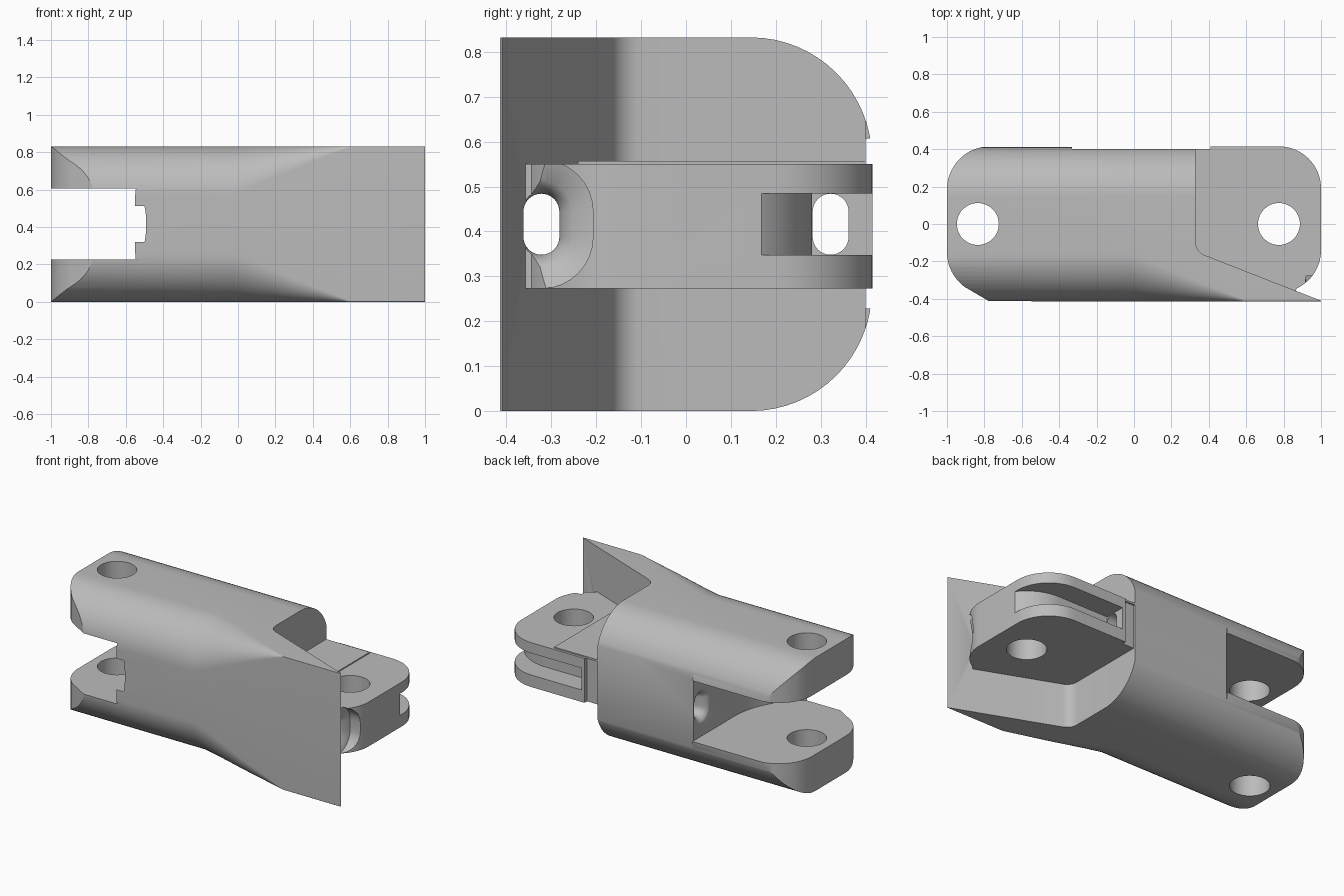
import bpy, bmesh
from math import radians, cos, sin
from mathutils import Vector

if "Cube" in bpy.data.objects:
    bpy.data.objects.remove(bpy.data.objects["Cube"])

grey = bpy.data.materials.new("plain grey")
grey.use_nodes = True
colour = (0.5, 0.5, 0.5, 1)
grey.diffuse_color = colour
grey.node_tree.nodes["Principled BSDF"].inputs["Base Color"].default_value = colour

HINGE = 0.775     # tongue hole x
FORK = -0.835     # fork hole x
MID = 0.416       # middle height


def arc(cx, cy, r, a0, a1, n=16):
    angles = [radians(a0 + (a1 - a0) * i / n) for i in range(n + 1)]
    return [(cx + r * cos(a), cy + r * sin(a)) for a in angles]


def loft(name, rings):
    """Closed solid through matching rings of points."""
    bm = bmesh.new()
    rows = [[bm.verts.new(p) for p in ring] for ring in rings]
    n = len(rows[0])
    for a, b in zip(rows, rows[1:]):
        for i in range(n):
            j = (i + 1) % n
            bm.faces.new((a[i], a[j], b[j], b[i]))
    bm.faces.new(rows[0])
    bm.faces.new(rows[-1])
    bmesh.ops.recalc_face_normals(bm, faces=bm.faces)
    mesh = bpy.data.meshes.new(name)
    bm.to_mesh(mesh)
    bm.free()
    mesh.materials.append(grey)
    ob = bpy.data.objects.new(name, mesh)
    bpy.context.collection.objects.link(ob)
    return ob


def prism(name, plan, lo, hi):
    return loft(name, [[(x, y, z) for x, y in plan] for z in (lo, hi)])


def box(name, x0, x1, y0, y1, z0, z1):
    return prism(name, [(x0, y0), (x1, y0), (x1, y1), (x0, y1)], z0, z1)


def pin(name, x):
    return prism(name, arc(x, 0, 0.112, 0, 352.5, 47), -0.2, 1.1)


def tunnel(name, y, stations):
    """Oval passage along x; each station is (x, extra width)."""
    rings = []
    for x, d in stations:
        r = 0.04 + d
        oval = arc(y, MID + 0.028, r, 0, 180) + arc(y, MID - 0.028, r, 180, 360)
        rings.append([(x, u, v) for u, v in oval])
    return loft(name, rings)


def mouth(x, sign, r=0.075, n=7):
    """Bell-shaped opening stations, widest at x, narrowing along sign."""
    steps = [radians(90 * i / n) for i in range(n + 1)]
    return [(x - sign * 0.1, r)] + [(x + sign * r * sin(a), r * (1 - sin(a) ** 0.5 * (2 - sin(a)) ** 0.5))
                                     for a in steps]


def carve(ob, cutters, operation="DIFFERENCE"):
    for c in cutters:
        mod = ob.modifiers.new(c.name, "BOOLEAN")
        mod.operation = operation
        mod.solver = "EXACT"
        mod.object = c
        bpy.context.view_layer.update()
        deps = bpy.context.evaluated_depsgraph_get()
        mesh = bpy.data.meshes.new_from_object(ob.evaluated_get(deps))
        ob.modifiers.clear()
        ob.data = mesh
    for c in cutters:
        bpy.data.objects.remove(c)


# Body: rounded bar whose front edges sharpen into the flare
def section(x, r):
    back, h, top = 0.27, 0.414, 0.832
    yz = (arc(-h + r, r, r, 180, 270) + arc(h - back, back, back, 270, 360)
          + arc(h - back, top - back, back, 0, 90) + arc(-h + r, top - r, r, 90, 180))
    return [(x, y, z) for y, z in yz]


body = loft("link_body", [section(-1.1, 0.26), section(-0.02, 0.26), section(0.08, 0.222),
                          section(0.3, 0.125), section(0.6, 0.003), section(1.1, 0.003)])
outline = ([(1, -0.5), (1, -0.41)] + arc(0.4, -0.1, 0.07, 248, 180, 6) + [(0.33, 0.5)]
           + [(-0.7, 0.5), (-0.7, 0.415)] + arc(-0.77, 0.185, 0.23, 90, 180)
           + arc(-0.77, -0.15, 0.23, 180, 235) + [(-0.78, -0.41), (-0.78, -0.5)])
carve(body, [prism("outline", outline, -0.1, 1)], "INTERSECT")

# Fork slot: straight at the back, round stop at the front
slot = [(-1.2, 0.6), (-1.2, -0.6)] + arc(FORK, 0, 0.503, -60, 0, 24) + [(-0.332, 0.6)]
front_tunnel = mouth(-0.5, 1) + [(1.2, 0)]
back_tunnel = mouth(-0.345, 1) + [(0.5, 0)]
carve(body, [
    prism("slot", slot, 0.228, 0.607),
    box("back_flat", -0.332, 0.5, 0.4, 0.6, -0.1, 1),
    pin("fork_hole", FORK),
    tunnel("front_tunnel", -0.322, front_tunnel),
    tunnel("back_tunnel", 0.322, back_tunnel),
])

# Hinge tongue
plan = ([(0.25, 0.39), (0.25, -0.2), (0.4, -0.22), (0.86, -0.37)]
        + arc(HINGE, -0.14, 0.225, -65, 0) + arc(HINGE, 0.19, 0.225, 0, 90)
        + [(0.41, 0.415), (0.41, 0.39)])
tongue = prism("hinge_tongue", plan, 0.273, 0.55)
groove = (arc(HINGE, 0, 0.281, 0, 90, 24)
          + [(0.43, 0.281), (0.43, 0.6), (1.3, 0.6), (1.3, 0)])
carve(tongue, [
    prism("groove", groove, MID - 0.068, MID + 0.068),
    pin("tongue_hole", HINGE),
    tunnel("tongue_front_tunnel", -0.322, [(0.1, 0)] + mouth(0.92, -1)[::-1]),
    tunnel("tongue_back_tunnel", 0.322, [(0.1, 0), (0.6, 0)]),
])

# Thin pad beside the body
box("tongue_pad", 0.3, 0.63, -0.24, 0.4, 0.545, 0.557)

for ob in (body, tongue):
    bpy.ops.object.select_all(action="DESELECT")
    ob.select_set(True)
    bpy.context.view_layer.objects.active = ob
    bpy.ops.object.shade_smooth_by_angle(angle=radians(30))
